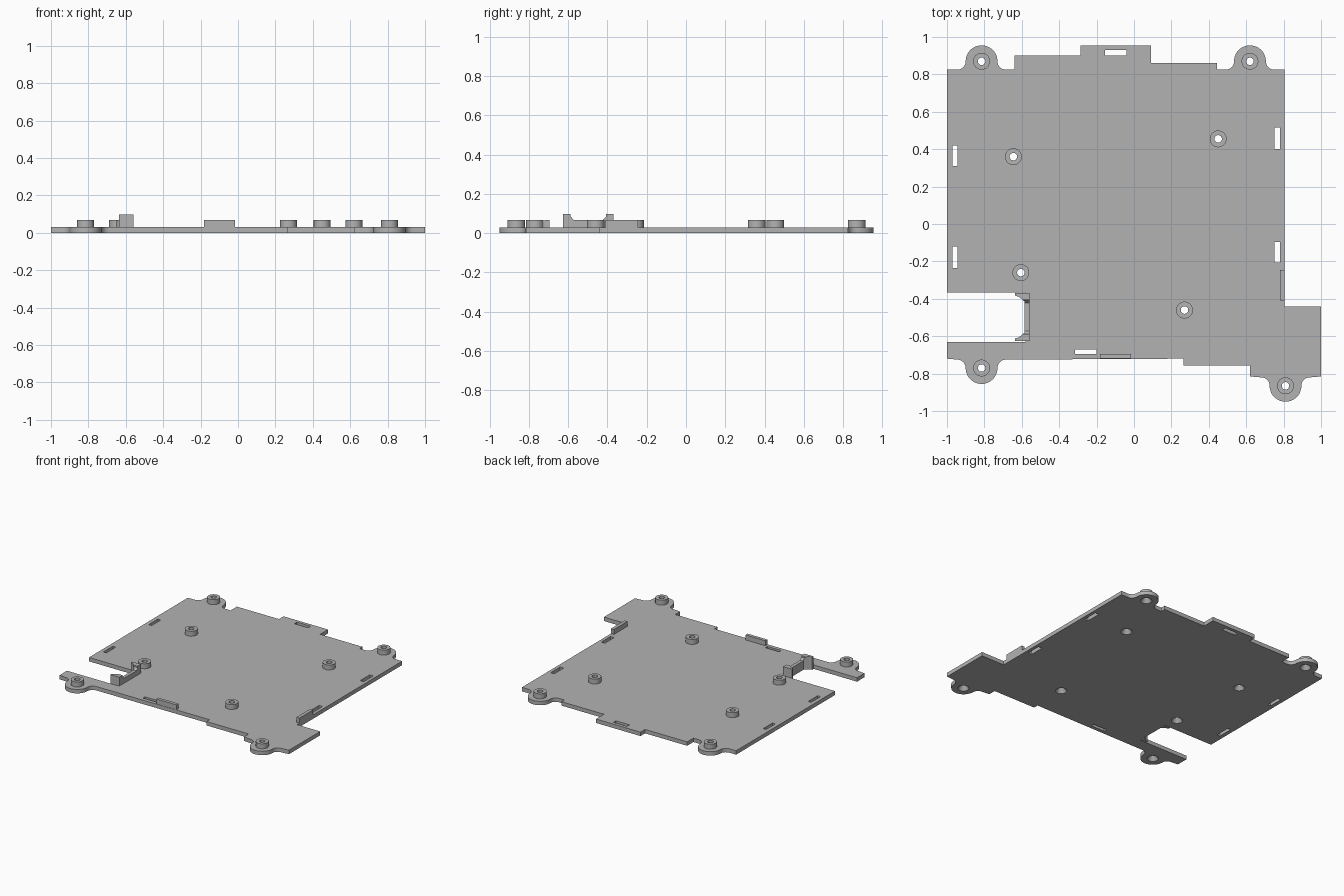
import bpy, bmesh
from math import sin, cos, pi, radians

if "Cube" in bpy.data.objects:
    bpy.data.objects.remove(bpy.data.objects["Cube"])

T = 0.03      # plate thickness
LOW = 0.068   # standoffs and low walls
HIGH = 0.097  # clip posts

grey = bpy.data.materials.new("plain grey")
grey.use_nodes = True
colour = (0.45, 0.45, 0.45, 1)
grey.diffuse_color = colour
grey.node_tree.nodes["Principled BSDF"].inputs["Base Color"].default_value = colour


def make_object(name, bm):
    bmesh.ops.recalc_face_normals(bm, faces=bm.faces)
    mesh = bpy.data.meshes.new(name)
    bm.to_mesh(mesh)
    bm.free()
    mesh.materials.append(grey)
    ob = bpy.data.objects.new(name, mesh)
    bpy.context.collection.objects.link(ob)
    return ob


def add_prism(bm, points, axis_vector):
    """Extrude a flat outline of 3D points along a vector."""
    face = bm.faces.new([bm.verts.new(p) for p in points])
    out = bmesh.ops.extrude_face_region(bm, geom=[face], use_keep_orig=True)
    verts = [g for g in out["geom"] if isinstance(g, bmesh.types.BMVert)]
    bmesh.ops.translate(bm, verts=verts, vec=axis_vector)


def add_box(bm, x0, x1, y0, y1, z0, z1):
    add_prism(bm, [(x0, y0, z0), (x1, y0, z0), (x1, y1, z0), (x0, y1, z0)], (0, 0, z1 - z0))


def add_lathe(bm, x, y, profile, closed, sides=32):
    """Turn an (r, z) profile about a vertical axis."""
    rings = [[bm.verts.new((x + r * cos(2 * pi * i / sides), y + r * sin(2 * pi * i / sides), z))
              for i in range(sides)] for r, z in profile]
    pairs = list(zip(rings, rings[1:]))
    if closed:
        pairs.append((rings[-1], rings[0]))
    else:
        bm.faces.new(rings[0])
        bm.faces.new(rings[-1])
    for a, b in pairs:
        for i in range(sides):
            j = (i + 1) % sides
            bm.faces.new((a[i], a[j], b[j], b[i]))


def cut(ob, bm):
    """Subtract a mesh and bake the result."""
    cutter = make_object("cutter", bm)
    cutter.hide_render = True
    mod = ob.modifiers.new("cut", "BOOLEAN")
    mod.operation, mod.solver, mod.object = "DIFFERENCE", "EXACT", cutter
    graph = bpy.context.evaluated_depsgraph_get()
    mesh = bpy.data.meshes.new_from_object(ob.evaluated_get(graph))
    ob.modifiers.clear()
    ob.data = mesh
    bpy.data.objects.remove(cutter)


def arc(cx, cy, r, a0, a1, n):
    return [(cx + r * cos(radians(a0 + (a1 - a0) * i / n)),
             cy + r * sin(radians(a0 + (a1 - a0) * i / n))) for i in range(n + 1)]


def ear(cx, cy, side):
    """Rounded lug with concave fillets; side 1 is the back edge, -1 the front."""
    pts = (arc(-0.13, 0, 0.045, -90, 0, 8) + arc(0, 0, 0.085, 180, 0, 24)[1:-1]
           + arc(0.13, 0, 0.045, 180, 270, 8))
    return [(cx + side * x, cy + side * y) for x, y in pts]


ears = [(-0.815, 0.87), (0.62, 0.87), (0.81, -0.865), (-0.815, -0.77)]
inner = [(-0.645, 0.36), (0.45, 0.455), (-0.605, -0.26), (0.27, -0.46)]

# Plate outline, clockwise from the back left corner
notch = [(-1, -0.63), (-0.58, -0.63), (-0.58, -0.365), (-1, -0.365)]
outline = ([(-1, 0.825)] + ear(*ears[0], 1)
           + [(-0.64, 0.825), (-0.64, 0.9), (-0.285, 0.9), (-0.285, 0.955), (0.09, 0.955),
              (0.09, 0.86), (0.445, 0.86), (0.445, 0.825)] + ear(*ears[1], 1)
           + [(0.805, 0.825), (0.805, -0.44), (1, -0.44), (1, -0.815)] + ear(*ears[2], -1)
           + [(0.62, -0.815), (0.62, -0.757), (0.265, -0.757), (0.265, -0.72)]
           + ear(*ears[3], -1) + [(-1, -0.72)] + notch)
bm = bmesh.new()
add_prism(bm, [(x, y, 0) for x, y in outline], (0, 0, T))
plate = make_object("base_plate", bm)

# Slots and countersunk screw holes
bm = bmesh.new()
for x0, x1, y0, y1 in [(-0.97, -0.945, 0.31, 0.42), (-0.97, -0.945, -0.235, -0.12),
                       (0.75, 0.78, 0.4, 0.515), (0.75, 0.78, -0.207, -0.095),
                       (-0.155, -0.04, 0.9, 0.93), (-0.315, -0.2, -0.695, -0.67)]:
    add_box(bm, x0, x1, y0, y1, -0.02, T + 0.02)
for x, y in ears + inner:
    add_lathe(bm, x, y, [(0.046, -0.01), (0.02, 0.028), (0.02, T + 0.02)], False)
cut(plate, bm)

# Standoffs
standoffs = []
for i, (x, y) in enumerate(ears + inner):
    bm = bmesh.new()
    add_lathe(bm, x, y, [(0.02, T), (0.045, T), (0.045, LOW), (0.02, LOW)], True)
    standoffs.append(make_object(f"standoff_{i + 1}", bm))

# Low edge walls
for name, x0, x1, y0, y1 in [("left_wall", 0.78, 0.805, -0.41, -0.245),
                             ("front_wall", -0.183, -0.015, -0.72, -0.695)]:
    bm = bmesh.new()
    add_box(bm, x0, x1, y0, y1, T - 0.005, LOW)
    make_object(name, bm)

# U-shaped clip around the notch, mirrored about its middle
mid = -0.4975
half = [(-0.56, 0.129), (-0.635, 0.129), (-0.635, 0.114), (-0.615, 0.108), (-0.585, 0.083)]
plan = [(x, mid + d) for x, d in half] + [(x, mid - d) for x, d in reversed(half)]
bm = bmesh.new()
add_prism(bm, [(x, y, 0) for x, y in plan], (0, 0, HIGH))
clip = make_object("notch_clip", bm)
bm = bmesh.new()
add_prism(bm, [(-0.7, mid + d, z) for d, z in
               [(-0.075, LOW), (0.075, LOW), (0.09, HIGH - 0.012), (0.09, HIGH + 0.02),
                (-0.09, HIGH + 0.02), (-0.09, HIGH - 0.012)]], (0.2, 0, 0))
cut(clip, bm)

# Smooth the round walls while keeping edges sharp
bpy.ops.object.select_all(action="DESELECT")
for ob in [plate] + standoffs:
    ob.select_set(True)
bpy.context.view_layer.objects.active = plate
bpy.ops.object.shade_smooth_by_angle(angle=radians(30))
